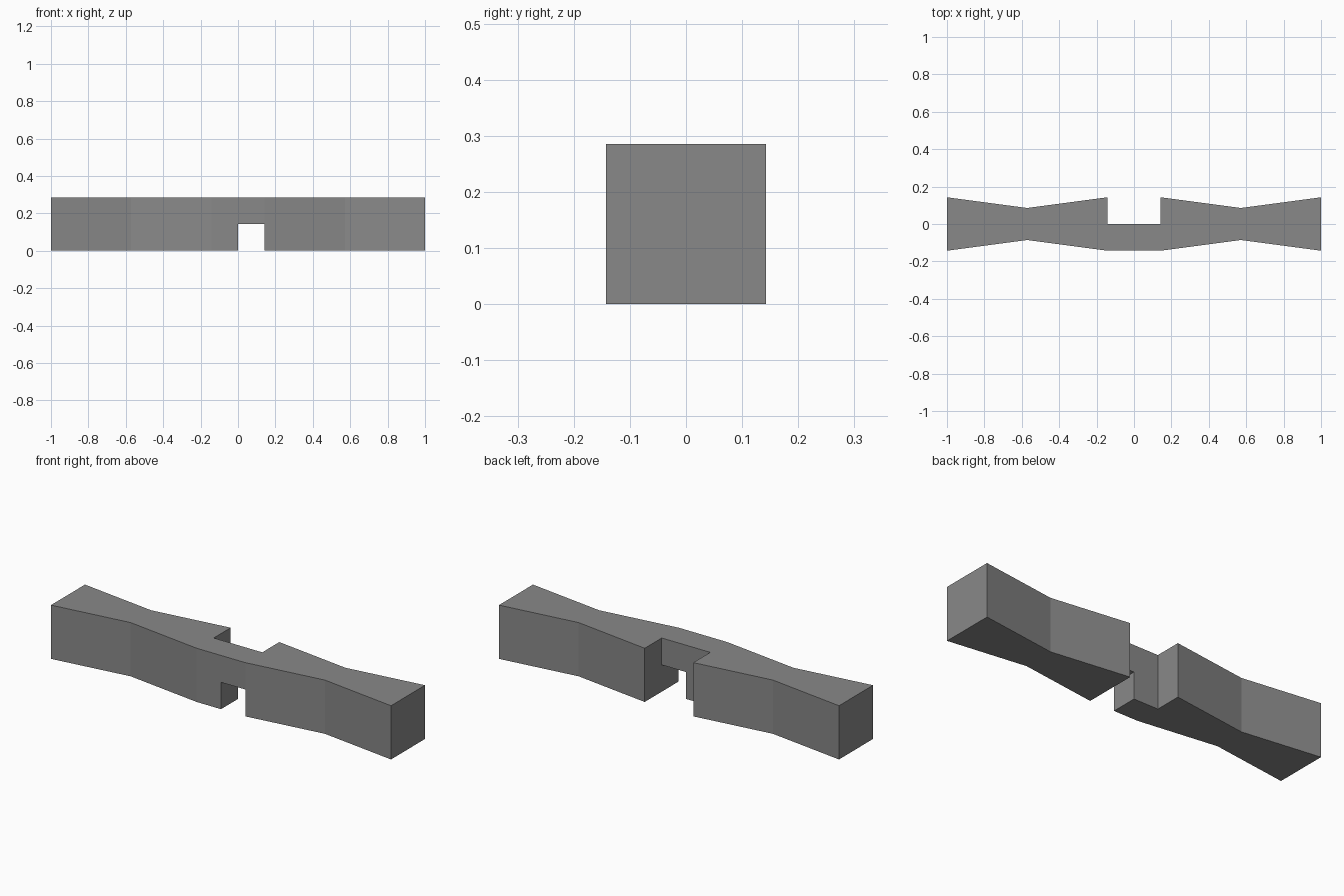
import bpy
import bmesh

cube = bpy.data.objects.get("Cube")
if cube:
    bpy.data.objects.remove(cube, do_unlink=True)

U = 1 / 7          # half the bar width
WAIST = 0.6 * U    # half the width at the narrow points

grey = bpy.data.materials.new("mid_grey")
grey.use_nodes = True
colour = (0.25, 0.25, 0.25, 1)
grey.diffuse_color = colour
grey.node_tree.nodes["Principled BSDF"].inputs["Base Color"].default_value = colour


def prism(name, outline, z0, z1):
    """Extrude a flat outline from z0 up to z1."""
    bm = bmesh.new()
    base = bm.faces.new([bm.verts.new((x, y, z0)) for x, y in outline])
    top = bmesh.ops.extrude_face_region(bm, geom=[base], use_keep_orig=True)
    verts = [v for v in top["geom"] if isinstance(v, bmesh.types.BMVert)]
    bmesh.ops.translate(bm, verts=verts, vec=(0, 0, z1 - z0))
    bmesh.ops.recalc_face_normals(bm, faces=bm.faces)
    mesh = bpy.data.meshes.new(name)
    bm.to_mesh(mesh)
    bm.free()
    mesh.materials.append(grey)
    obj = bpy.data.objects.new(name, mesh)
    bpy.context.collection.objects.link(obj)
    return obj


# Bar with two waists and a full-height notch in the back
half = [(U, -U), (4 * U, -WAIST), (1, -U), (1, U), (4 * U, WAIST), (U, U), (U, 0)]
outline = half + [(-x, y) for x, y in reversed(half)]
bar = prism("notched_bar", outline, 0, 2 * U)

# Lower front notch, cut through to the back notch
cutter = prism("front_notch_cutter", [(0, -2 * U), (U, -2 * U), (U, U / 2), (0, U / 2)], -U, U)
cutter.hide_render = True
cut = bar.modifiers.new("front_notch", "BOOLEAN")
cut.operation = "DIFFERENCE"
cut.solver = "EXACT"
cut.object = cutter

# Bake the cut and drop the cutter
bpy.context.view_layer.objects.active = bar
bar.select_set(True)
bpy.ops.object.modifier_apply(modifier=cut.name)
bpy.data.objects.remove(cutter, do_unlink=True)
